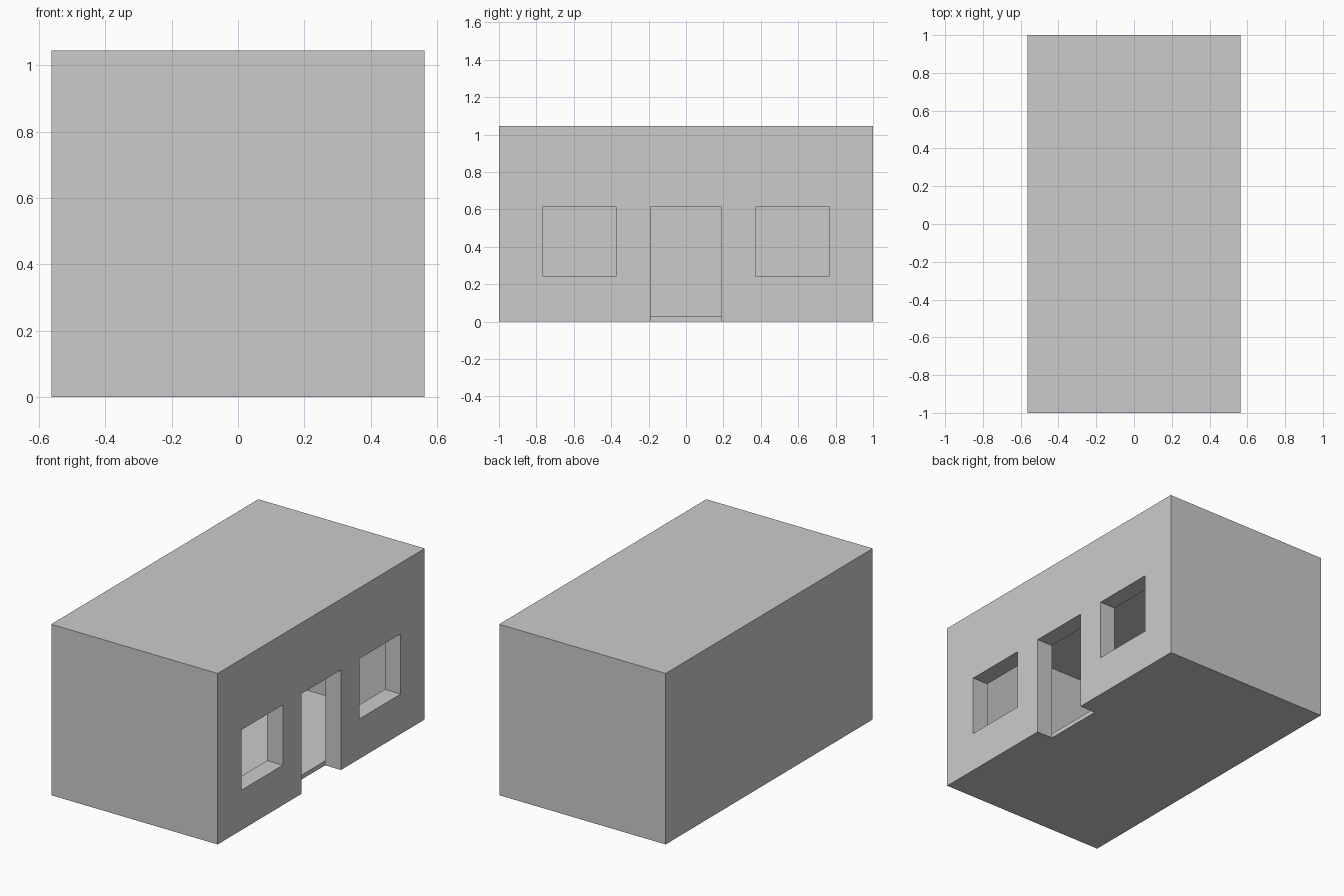
import bpy

if "Cube" in bpy.data.objects:
    bpy.data.objects.remove(bpy.data.objects["Cube"])

HX, HY, H = 0.5625, 1.0, 1.045     # half width, half length, height
WALL, FLOOR, ROOF = 0.106, 0.027, 0.053
HEAD, SILL = 0.612, 0.244          # opening top and window sill


def box(name, lo, hi):
    """Axis-aligned box between two corners."""
    size = [b - a for a, b in zip(lo, hi)]
    mid = [(a + b) / 2 for a, b in zip(lo, hi)]
    bpy.ops.mesh.primitive_cube_add(size=1, location=mid)
    ob = bpy.context.object
    ob.name = name
    ob.scale = size
    bpy.ops.object.transform_apply(location=True, rotation=False, scale=True)
    return ob


def cut(target, cutter):
    """Subtract the cutter and remove it."""
    cutter.hide_render = True
    mod = target.modifiers.new(cutter.name, 'BOOLEAN')
    mod.operation = 'DIFFERENCE'
    mod.solver = 'EXACT'
    mod.object = cutter
    bpy.context.view_layer.objects.active = target
    bpy.ops.object.modifier_apply(modifier=mod.name)
    bpy.data.objects.remove(cutter, do_unlink=True)


# Outer block of the building
house = box("house_shell", (-HX, -HY, 0), (HX, HY, H))

# Hollow room, leaving walls, thin floor and roof slab
cut(house, box("room", (-HX + WALL, -HY + WALL, FLOOR),
               (HX - WALL, HY - WALL, H - ROOF)))

# Doorway, cut down through the threshold as far as the floor slab
inner = HX - WALL - 0.001
cut(house, box("doorway", (inner, -0.191, -0.1), (HX + 0.1, 0.191, HEAD)))

# Pair of windows either side of the door
for side in (-1, 1):
    y0, y1 = sorted((side * 0.371, side * 0.768))
    cut(house, box("window", (inner, y0, SILL), (HX + 0.1, y1, HEAD)))
